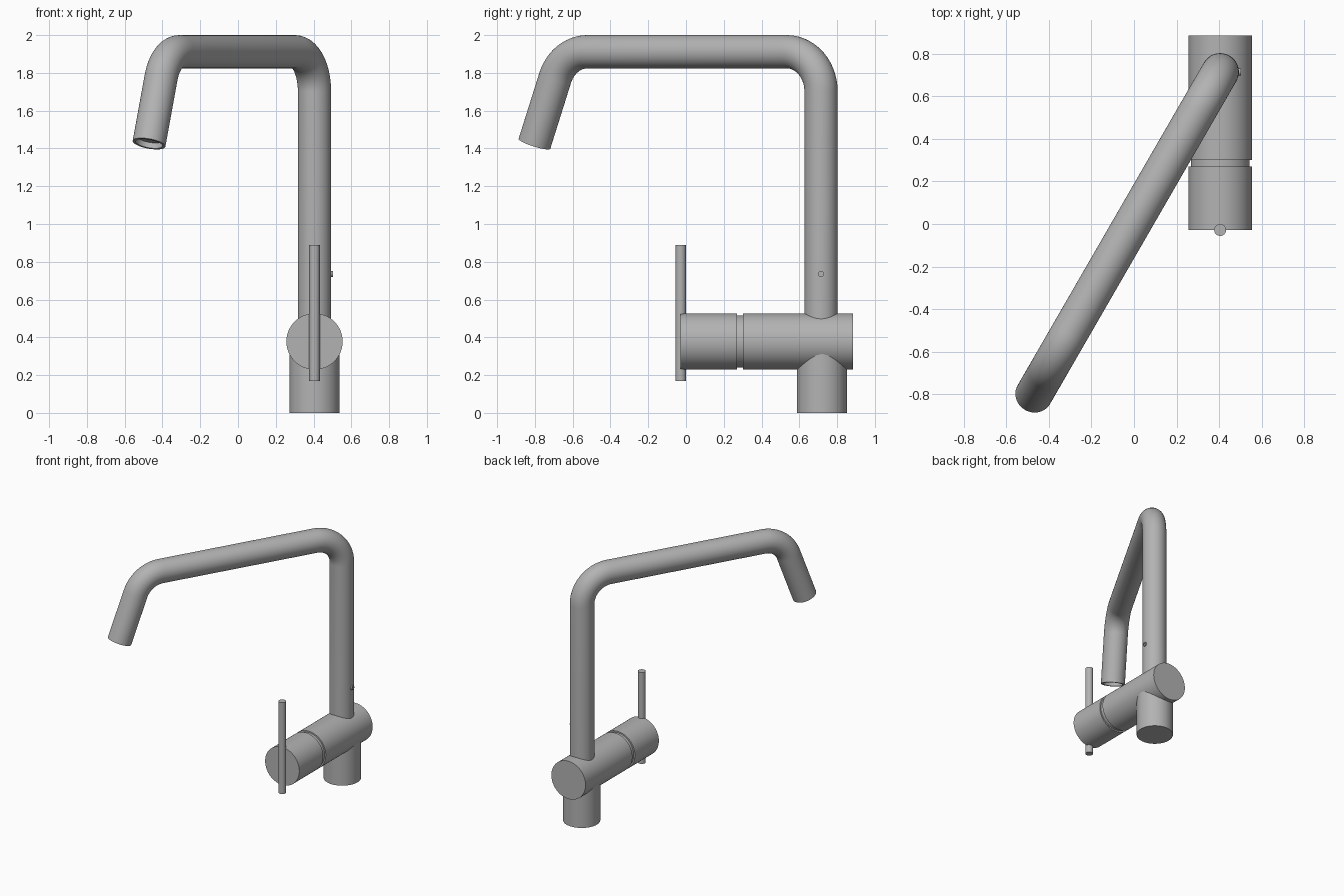
import bpy, bmesh, math
from mathutils import Vector

cube = bpy.data.objects.get("Cube")
if cube:
    bpy.data.objects.remove(cube)

steel = bpy.data.materials.new("brushed_steel")
steel.use_nodes = True
GREY = (0.45, 0.45, 0.45, 1)
steel.diffuse_color = GREY
steel.node_tree.nodes["Principled BSDF"].inputs["Base Color"].default_value = GREY

X, Y, BODY_Z = 0.405, 0.715, 0.378
UP = Vector((0, 0, 1))


def sweep(name, rings, sides=64):
    """Skin circles given as (centre, axis, radius), closing both ends."""
    bm = bmesh.new()
    loops = []
    for centre, axis, radius in rings:
        q = UP.rotation_difference(axis)
        angles = [2 * math.pi * i / sides for i in range(sides)]
        loops.append([bm.verts.new(centre + q @ Vector((radius * math.cos(a), radius * math.sin(a), 0)))
                      for a in angles])
    for a, b in zip(loops, loops[1:]):
        for i in range(sides):
            j = (i + 1) % sides
            bm.faces.new((a[i], a[j], b[j], b[i]))
    bm.faces.new(loops[0][::-1])
    bm.faces.new(loops[-1])
    bmesh.ops.recalc_face_normals(bm, faces=bm.faces)
    mesh = bpy.data.meshes.new(name)
    bm.to_mesh(mesh)
    bm.free()
    mesh.materials.append(steel)
    obj = bpy.data.objects.new(name, mesh)
    bpy.context.collection.objects.link(obj)
    bpy.ops.object.select_all(action='DESELECT')
    obj.select_set(True)
    bpy.context.view_layer.objects.active = obj
    bpy.ops.object.shade_smooth_by_angle(angle=math.radians(35))
    return obj


def lathe(name, origin, axis, profile, sides=64):
    """Turn a profile of (distance along axis, radius) pairs."""
    origin, axis = Vector(origin), Vector(axis)
    return sweep(name, [(origin + axis * d, axis, r) for d, r in profile], sides)


# Base, and horizontal mixer body with the groove before the turning cap
lathe("base", (X, 0.72, 0), (0, 0, 1), [(0, 0.133), (BODY_Z, 0.133)])
lathe("mixer_body", (X, 0, BODY_Z), (0, 1, 0),
      [(-0.028, 0.149), (0.27, 0.149), (0.27, 0.138), (0.302, 0.138), (0.302, 0.149), (0.885, 0.149)])

# Lever and set screw
lathe("lever", (X, -0.028, 0.17), (0, 0, 1), [(0, 0.028), (0.72, 0.028)], 32)
lathe("set_screw", (X + 0.07, Y, 0.735), (1, 0, 0),
      [(0, 0.016), (0.027, 0.016), (0.027, 0.009), (0.021, 0.009)], 24)

# Spout: upright, bend, level arm, bend, slanted outlet
out = Vector((-0.5, -math.sqrt(0.75), 0))
RADIUS, BEND, TOP = 0.088, 0.21, 1.912
start = Vector((X, Y, BODY_Z))
rings = [(start, UP, RADIUS)]


def bend(centre, first, last, steps):
    """Add rings round a bend; angles are the pipe's slope from upright."""
    for i in range(steps + 1):
        a = math.radians(first + (last - first) * i / steps)
        axis = out * math.sin(a) + UP * math.cos(a)
        side = -out * math.cos(a) + UP * math.sin(a)
        rings.append((centre + side * BEND, axis, RADIUS))


reach = 1.575 - BEND * math.tan(math.radians(35))
base_point = Vector((X, Y, TOP - BEND))
bend(base_point + out * BEND, 0, 90, 14)
bend(base_point + out * reach, 90, 160, 12)

# Outlet rim turns inward to a recessed nozzle
axis = rings[-1][1]
tip = Vector((X, Y, 1.425)) + out * 1.752
for depth, radius in ((0, RADIUS), (0, 0.072), (0.03, 0.072)):
    rings.append((tip - axis * depth, axis, radius))
sweep("spout", rings)
